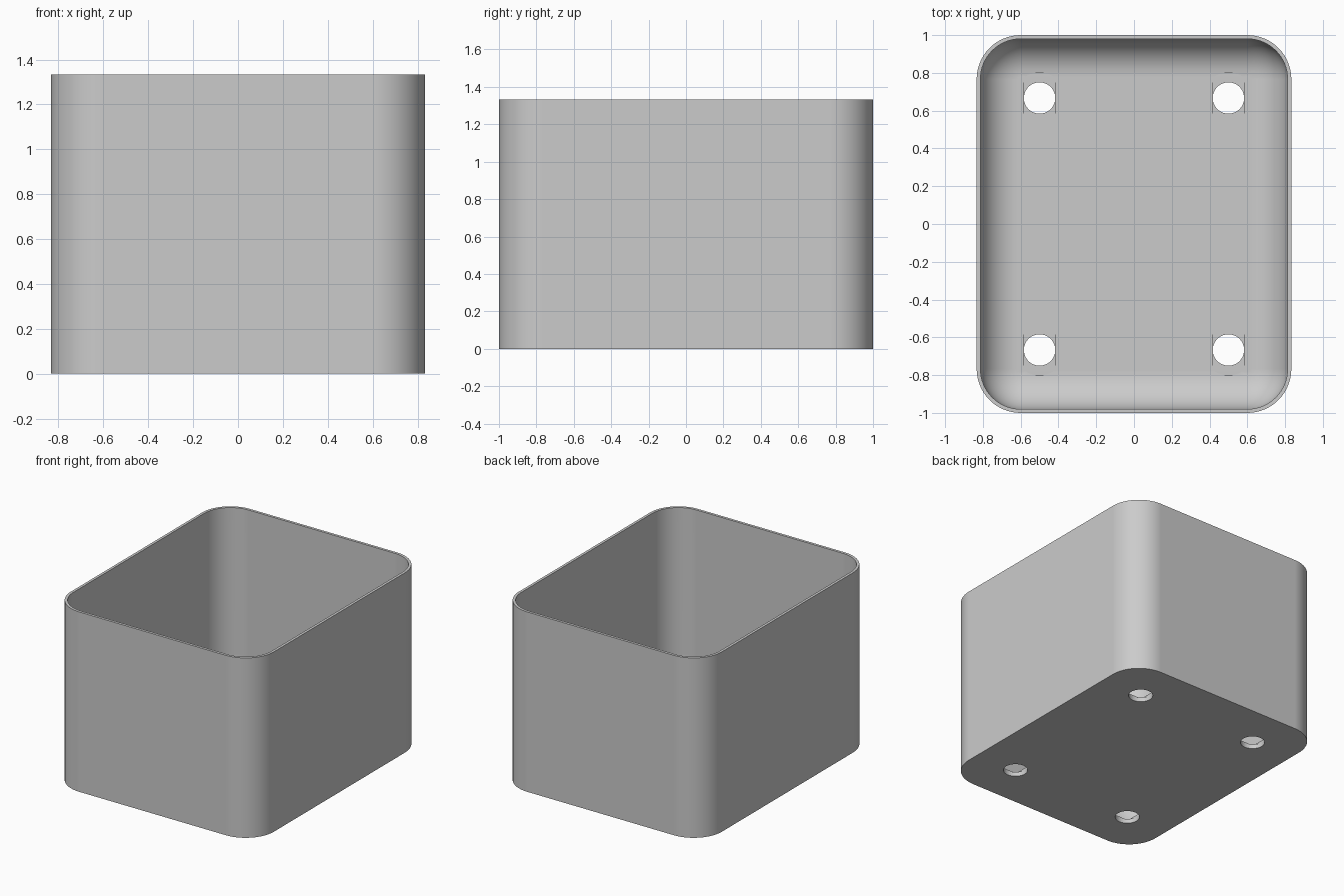
import bpy, bmesh, math

cube = bpy.data.objects.get("Cube")
if cube:
    bpy.data.objects.remove(cube, do_unlink=True)

HALF_X, HALF_Y, HEIGHT = 0.833, 1.0, 1.333
CORNER, WALL, FLOOR, FILLET = 0.233, 0.02, 0.047, 0.2
ARC = 16

grey = bpy.data.materials.new("plain grey")
grey.use_nodes = True
colour = (0.6, 0.6, 0.6, 1)
grey.diffuse_color = colour
grey.node_tree.nodes["Principled BSDF"].inputs["Base Color"].default_value = colour


def outline(inset):
    """Rounded rectangle, shrunk by an inset."""
    r = CORNER - inset
    cx, cy = HALF_X - CORNER, HALF_Y - CORNER
    pts = []
    for q, (sx, sy) in enumerate([(1, 1), (-1, 1), (-1, -1), (1, -1)]):
        for i in range(ARC + 1):
            a = math.pi / 2 * (q + i / ARC)
            pts.append((sx * cx + r * math.cos(a), sy * cy + r * math.sin(a)))
    return pts


def loft(name, sections):
    """Skin a stack of (outline, height) sections and cap both ends."""
    bm = bmesh.new()
    rings = [[bm.verts.new((x, y, z)) for x, y in pts] for pts, z in sections]
    for low, high in zip(rings, rings[1:]):
        for i in range(len(low)):
            j = (i + 1) % len(low)
            bm.faces.new((low[i], low[j], high[j], high[i]))
    bm.faces.new(rings[0])
    bm.faces.new(rings[-1])
    bmesh.ops.recalc_face_normals(bm, faces=bm.faces)
    mesh = bpy.data.meshes.new(name)
    bm.to_mesh(mesh)
    bm.free()
    obj = bpy.data.objects.new(name, mesh)
    bpy.context.collection.objects.link(obj)
    mesh.materials.append(grey)
    return obj


# Open bin: up the outside, over the rim, down the inside and round to the floor
sections = [(outline(0), 0), (outline(0), HEIGHT), (outline(WALL), HEIGHT)]
for i in range(ARC + 1):
    a = math.pi / 2 * i / ARC
    sections.append((outline(WALL + FILLET * (1 - math.cos(a))),
                     FLOOR + FILLET * (1 - math.sin(a))))
box = loft("open_bin", sections)

# Stepped screw holes: round hole, square step, then a slot with arched ends
HOLE, SEAT = 0.083, 0.135
circle = [(HOLE * math.cos(math.tau * i / 48), HOLE * math.sin(math.tau * i / 48))
          for i in range(48)]
square = [(HOLE, -HOLE), (HOLE, HOLE), (-HOLE, HOLE), (-HOLE, -HOLE)]
span = math.asin(HOLE / SEAT)
arch = [(SEAT * math.sin(span - 2 * span * i / 12),
         SEAT * math.cos(span - 2 * span * i / 12)) for i in range(13)]
slot = arch + [(-x, -y) for x, y in arch]

bpy.context.view_layer.objects.active = box
for shape, bottom, top in [(slot, 0.040, 0.15), (square, 0.033, 0.1), (circle, -0.1, 0.1)]:
    for sx in (-1, 1):
        for sy in (-1, 1):
            pts = [(x + sx * 0.5, y + sy * 0.667) for x, y in shape]
            cutter = loft("hole_cutter", [(pts, bottom), (pts, top)])
            cutter.hide_render = True
            mod = box.modifiers.new("hole", 'BOOLEAN')
            mod.operation, mod.solver, mod.object = 'DIFFERENCE', 'EXACT', cutter
            bpy.ops.object.modifier_apply(modifier=mod.name)
            bpy.data.objects.remove(cutter, do_unlink=True)

# Smooth the curved walls, keep the rim and hole edges crisp
box.select_set(True)
bpy.ops.object.shade_smooth_by_angle(angle=math.radians(30))
normals = box.modifiers.new("even_normals", 'WEIGHTED_NORMAL')
normals.keep_sharp = True
